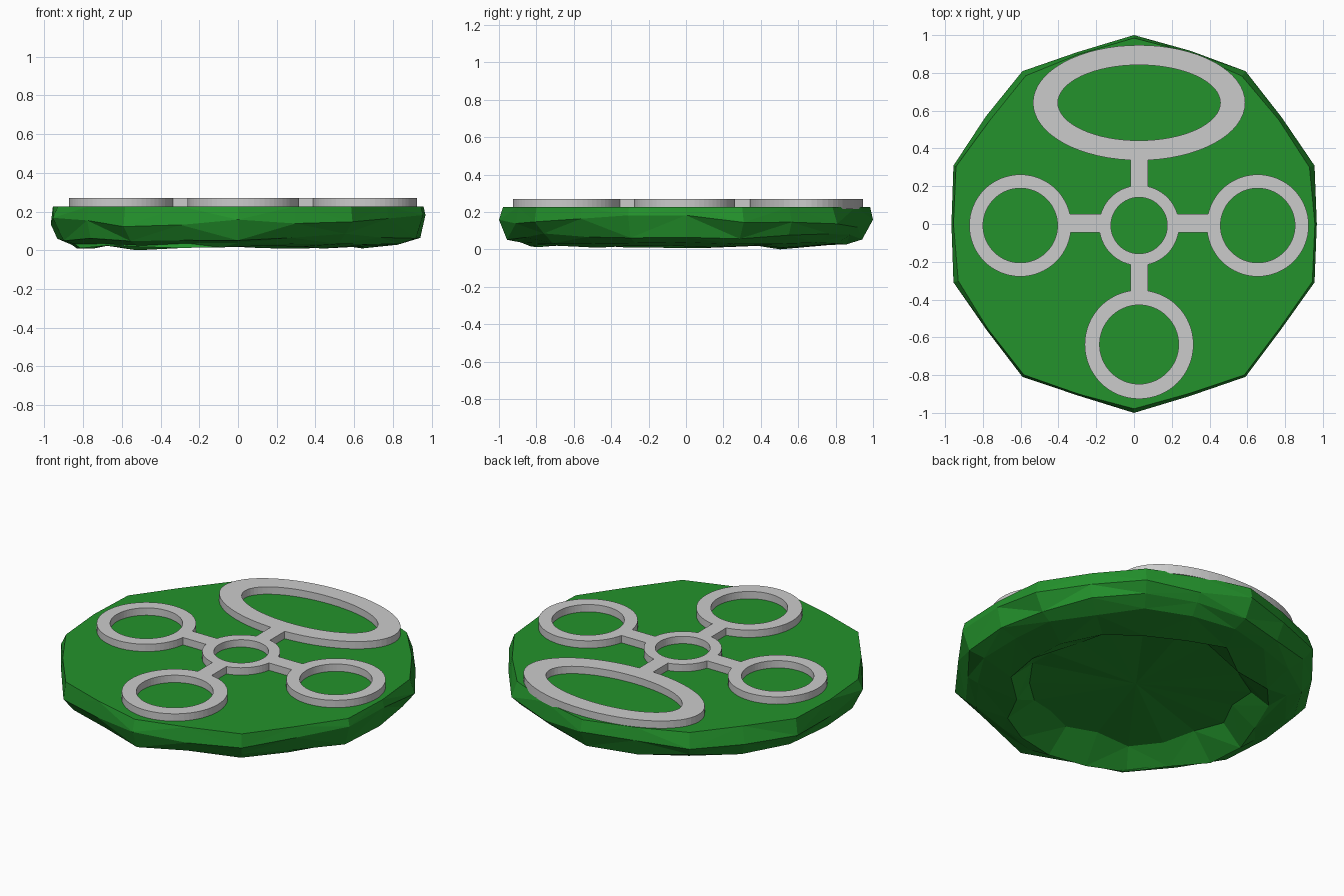
import bpy, bmesh, math, random

if "Cube" in bpy.data.objects:
    bpy.data.objects.remove(bpy.data.objects["Cube"])

random.seed(4)
N = 20
Z0, Z1 = 0.215, 0.27  # grey trim bottom and top


def make_object(name, bm):
    bmesh.ops.recalc_face_normals(bm, faces=bm.faces[:])
    me = bpy.data.meshes.new(name)
    bm.to_mesh(me)
    bm.free()
    ob = bpy.data.objects.new(name, me)
    bpy.context.collection.objects.link(ob)
    return ob


# Faceted stone-like base: flat top, bulging side, off-centre hollow underneath
def base():
    bm = bmesh.new()
    # radius, height, radial jitter, height jitter, offset of ring centre
    profile = [(0.978, 0.226, 0.012, 0, 0), (0.995, 0.15, 0.006, 0.035, 0),
               (0.95, 0.065, 0.02, 0.02, 0), (0.87, 0.03, 0.015, 0.008, 0),
               (0.72, 0.018, 0.05, 0.01, -0.09), (0.6, 0.12, 0.05, 0.015, -0.09)]
    rings = []
    for k, (r, z, jr, jz, off) in enumerate(profile):
        ring = []
        for i in range(N):
            a = math.radians(18 + 18 * i)
            corner = i % 2 == 0
            rr = r * (1.0 if corner else 0.965) + random.uniform(-jr, jr)
            if k == 1 and corner:
                rr = 1.0
            zz = max(0.0, z + random.uniform(-jz, jz))
            if k == 4 and i == 6:
                zz = 0.0
            ring.append(bm.verts.new((off + rr * math.cos(a) * 1.005,
                                      off + rr * math.sin(a), zz)))
        rings.append(ring)
    for a, b in zip(rings, rings[1:]):
        for i in range(N):
            j = (i + 1) % N
            if i % 2:
                bm.faces.new((a[i], a[j], b[j]))
                bm.faces.new((a[i], b[j], b[i]))
            else:
                bm.faces.new((a[i], a[j], b[i]))
                bm.faces.new((a[j], b[j], b[i]))
    bm.faces.new(rings[0])
    centre = bm.verts.new((-0.09, -0.09, 0.135))
    for i in range(N):
        bm.faces.new((rings[-1][i], rings[-1][(i + 1) % N], centre))
    ob = make_object("base", bm)
    mat = bpy.data.materials.new("green")
    mat.diffuse_color = (0.017, 0.29, 0.025, 1)
    mat.use_nodes = True
    mat.node_tree.nodes["Principled BSDF"].inputs["Base Color"].default_value = mat.diffuse_color
    ob.data.materials.append(mat)


# Flat raised ring, round or elliptical
def ring(name, cx, cy, outer, inner, n=64):
    bm = bmesh.new()
    loops = []
    for (rx, ry), z in ((outer, Z0), (outer, Z1), (inner, Z1), (inner, Z0)):
        loops.append([bm.verts.new((cx + rx * math.cos(2 * math.pi * i / n),
                                    cy + ry * math.sin(2 * math.pi * i / n), z))
                      for i in range(n)])
    for k in range(4):
        a, b = loops[k], loops[(k + 1) % 4]
        for i in range(n):
            j = (i + 1) % n
            bm.faces.new((a[i], a[j], b[j], b[i]))
    return make_object(name, bm)


# Straight connecting bar
def bar(name, x0, x1, y0, y1):
    bm = bmesh.new()
    bmesh.ops.create_cube(bm, size=1)
    for v in bm.verts:
        v.co = (x0 if v.co.x < 0 else x1, y0 if v.co.y < 0 else y1,
                Z0 if v.co.z < 0 else Z1)
    return make_object(name, bm)


base()

# Rings and the bars linking them to the centre, merged into one trim
CX, CY = 0.027, -0.008
trim = ring("ring_trim", CX, CY, (0.212, 0.212), (0.149, 0.149))
parts = [
    bar("bar_left", -0.37, -0.15, CY - 0.036, CY + 0.06),
    bar("bar_right", 0.2, 0.42, CY - 0.036, CY + 0.06),
    bar("bar_back", CX - 0.046, CX + 0.046, 0.17, 0.39),
    bar("bar_front", CX - 0.046, CX + 0.046, -0.39, -0.186),
    ring("ring_left", -0.602, CY, (0.27, 0.27), (0.197, 0.197)),
    ring("ring_right", 0.655, CY, (0.27, 0.27), (0.197, 0.197)),
    ring("ring_front", CX, -0.638, (0.288, 0.288), (0.209, 0.209)),
    ring("ring_back", CX, 0.642, (0.562, 0.305), (0.43, 0.2)),
]
bpy.context.view_layer.objects.active = trim
for p in parts:
    m = trim.modifiers.new("join", 'BOOLEAN')
    m.operation = 'UNION'
    m.solver = 'EXACT'
    m.object = p
    bpy.ops.object.modifier_apply(modifier=m.name)
    bpy.data.objects.remove(p)
